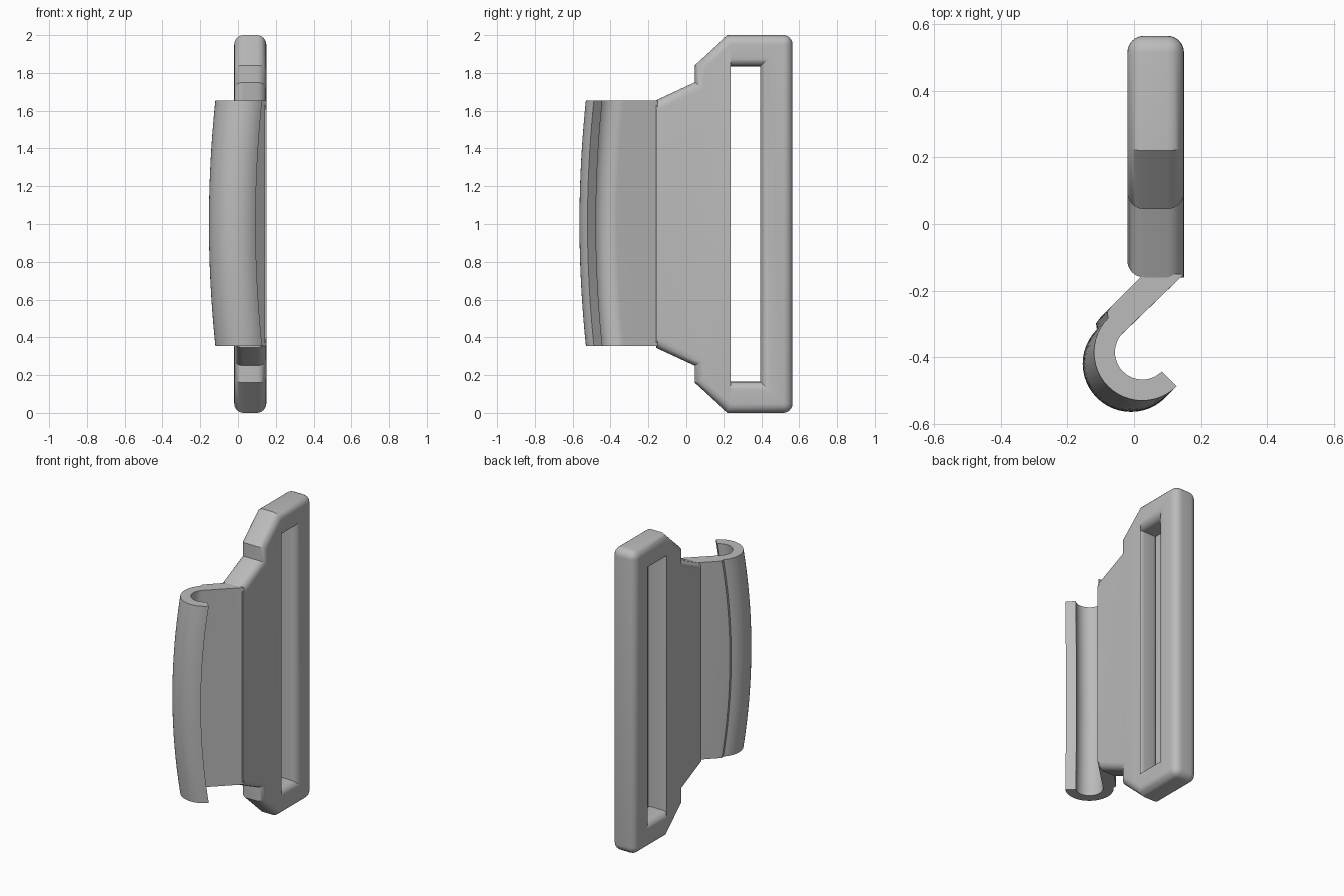
import bpy, bmesh
from math import radians, sin, cos
from mathutils import Vector

if "Cube" in bpy.data.objects:
    bpy.data.objects.remove(bpy.data.objects["Cube"], do_unlink=True)

metal = bpy.data.materials.new("plain grey")
metal.use_nodes = True
GREY = (0.5, 0.5, 0.5, 1)
metal.diffuse_color = GREY
metal.node_tree.nodes["Principled BSDF"].inputs["Base Color"].default_value = GREY


def finish(bm, name):
    """Turn a bmesh into a smooth-shaded object with sharp edges kept."""
    bmesh.ops.recalc_face_normals(bm, faces=bm.faces)
    mesh = bpy.data.meshes.new(name)
    bm.to_mesh(mesh)
    bm.free()
    mesh.materials.append(metal)
    obj = bpy.data.objects.new(name, mesh)
    bpy.context.collection.objects.link(obj)
    bpy.ops.object.select_all(action='DESELECT')
    obj.select_set(True)
    bpy.context.view_layer.objects.active = obj
    bpy.ops.object.shade_smooth_by_angle(angle=radians(30))
    return obj


# Slotted strap plate: outline in (y, z), mirrored about mid height
X0, X1, FRONT, BACK = -0.02, 0.15, -0.16, 0.565
upper = [(BACK, 2), (0.22, 2), (0.045, 1.84), (0.045, 1.75), (FRONT, 1.655)]
outline = upper + [(y, 2 - z) for y, z in reversed(upper)]
slot = [(0.395, 1.835), (0.215, 1.835), (0.215, 0.165), (0.395, 0.165)]

bm = bmesh.new()
o = [bm.verts.new((X0, y, z)) for y, z in outline]
s = [bm.verts.new((X0, y, z)) for y, z in slot]
sheet = [
    bm.faces.new(o[1:-1] + [s[2], s[1]]),        # body
    bm.faces.new([o[0], o[1], s[1], s[0]]),      # top bar
    bm.faces.new([o[-1], o[0], s[0], s[3]]),     # back bar
    bm.faces.new([o[-2], o[-1], s[3], s[2]]),    # bottom bar
]
rim = [e for e in bm.edges if e.is_boundary]
new = bmesh.ops.extrude_face_region(bm, geom=sheet, use_keep_orig=True)["geom"]
bmesh.ops.translate(bm, vec=(X1 - X0, 0, 0),
                    verts=[v for v in new if isinstance(v, bmesh.types.BMVert)])
bmesh.ops.recalc_face_normals(bm, faces=bm.faces)


def is_rounded(e):
    a, b = (v.co for v in e.verts)
    if abs(a.x - b.x) > 0.01:                    # across the thickness
        return abs(a.y - BACK) < 0.01
    if a.x > 0 and max(a.y, b.y) < FRONT + 0.01:  # crease where the hook joins
        return False
    return e.calc_face_angle(0) > 0.5


bmesh.ops.bevel(bm, geom=[e for e in bm.edges if is_rounded(e)], offset=0.05,
                segments=6, profile=0.5, affect='EDGES', clamp_overlap=False)
finish(bm, "slotted_plate")

# Hook: C-shaped section on a diagonal arm, bowed outward at mid height
CENTRE, R_OUT, R_IN, STEPS = Vector((0.025, -0.385)), 0.145, 0.082, 24
BOW, LOW, HIGH, ROWS = 0.034, 0.355, 1.655, 20


def arc(radius):
    angles = [radians(135 + 180 * i / STEPS) for i in range(STEPS + 1)]
    return [CENTRE + radius * Vector((cos(a), sin(a))) for a in angles]


root = [Vector((X1, -0.15)), Vector((0.03, -0.15))]
bowed = [Vector((-0.068, -0.248)), Vector((-0.08, -0.264))] + arc(R_OUT) + arc(R_IN)[::-1]

bm = bmesh.new()
rings = []
for r in range(ROWS + 1):
    t = 2 * r / ROWS - 1
    shift = Vector((-1, -1)) * BOW * (1 - t * t)
    section = root + [p + shift for p in bowed]
    z = LOW + (HIGH - LOW) * r / ROWS
    rings.append([bm.verts.new((p.x, p.y, z)) for p in section])
for a, b in zip(rings, rings[1:]):
    for i in range(len(a)):
        j = (i + 1) % len(a)
        bm.faces.new([a[i], a[j], b[j], b[i]])
bm.faces.new(rings[0])
bm.faces.new(rings[-1])
finish(bm, "curved_hook")
